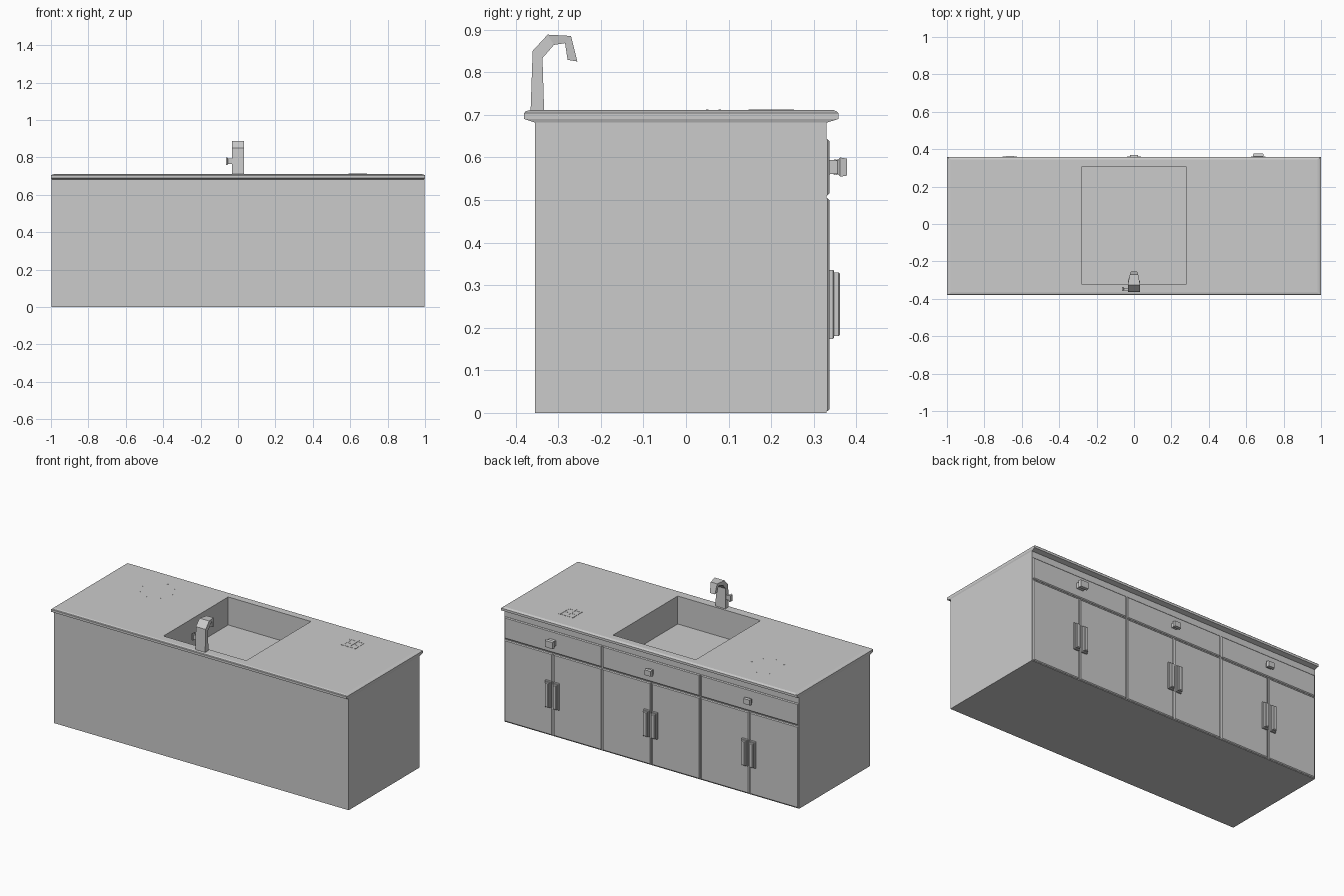
import bpy, bmesh, math

if "Cube" in bpy.data.objects:
    bpy.data.objects.remove(bpy.data.objects["Cube"])


def loft(name, loops):
    """Skin a closed solid through equal-sized loops of points."""
    bm = bmesh.new()
    rings = [[bm.verts.new(p) for p in loop] for loop in loops]
    n = len(rings[0])
    for a, b in zip(rings, rings[1:]):
        for i in range(n):
            j = (i + 1) % n
            bm.faces.new((a[i], a[j], b[j], b[i]))
    bm.faces.new(rings[0])
    bm.faces.new(rings[-1])
    bmesh.ops.recalc_face_normals(bm, faces=bm.faces)
    me = bpy.data.meshes.new(name)
    bm.to_mesh(me)
    bm.free()
    ob = bpy.data.objects.new(name, me)
    bpy.context.collection.objects.link(ob)
    return ob


def rect_z(x0, x1, y0, y1, z):
    return [(x0, y0, z), (x1, y0, z), (x1, y1, z), (x0, y1, z)]


def rect_y(x0, x1, z0, z1, y):
    return [(x0, y, z0), (x1, y, z0), (x1, y, z1), (x0, y, z1)]


def box(name, x0, x1, y0, y1, z0, z1):
    return loft(name, [rect_z(x0, x1, y0, y1, z0), rect_z(x0, x1, y0, y1, z1)])


def panel(name, x0, x1, z0, z1, y0, y1, c):
    """Slab on the +y face with a chamfered outer edge."""
    m = y1 - min(c, (y1 - y0) * 0.6)
    return loft(name, [rect_y(x0, x1, z0, z1, y0), rect_y(x0, x1, z0, z1, m),
                       rect_y(x0 + c, x1 - c, z0 + c, z1 - c, y1)])


# cabinet carcass and worktop with flared, chamfered edge
body = box("cabinet_body", -0.997, 0.997, -0.354, 0.33, 0, 0.684)
top = loft("worktop", [
    rect_z(-0.997, 0.997, -0.356, 0.332, 0.682),
    rect_z(-1, 1, -0.38, 0.358, 0.690),
    rect_z(-1, 1, -0.38, 0.358, 0.704),
    rect_z(-0.993, 0.993, -0.377, 0.354, 0.708),
    rect_z(-0.98, 0.98, -0.366, 0.346, 0.711)])

# sink basin cut through worktop into the carcass
cutter = box("sink_cutter", -0.28, 0.28, -0.32, 0.305, 0.54, 0.8)
cutter.hide_render = True
cutter.hide_viewport = False
cutter.display_type = 'WIRE'
for ob in (body, top):
    mod = ob.modifiers.new("sink_hole", 'BOOLEAN')
    mod.operation = 'DIFFERENCE'
    mod.solver = 'EXACT'
    mod.object = cutter

# three units: drawer, knob, two doors, two handles
units = [("right", 0.6647, 0.378, 0.029, 0.0225),
         ("middle", 0.0, 0.370, 0.023, 0.018),
         ("left", -0.6647, 0.364, 0.023, 0.018)]
for label, cx, ky, kw, kh in units:
    panel(label + "_drawer", cx - 0.329, cx + 0.329, 0.511, 0.643, 0.329, 0.337, 0.005)
    kz = 0.577
    loft(label + "_drawer_knob", [
        rect_y(cx - kw * s, cx + kw * s, kz - kh * s, kz + kh * s, y)
        for s, y in ((0.75, 0.335), (0.7, ky - 0.022), (1, ky - 0.016), (0.88, ky))])
    for side in (-1, 1):
        tag = label + ("_outer" if side > 0 else "_inner")
        a, b = sorted((cx + side * 0.004, cx + side * 0.329))
        panel(tag + "_door", a, b, 0.004, 0.504, 0.329, 0.337, 0.005)
        a, b = sorted((cx + side * 0.008, cx + side * 0.046))
        panel(tag + "_handle_plate", a, b, 0.174, 0.336, 0.335, 0.347, 0.002)
        panel(tag + "_handle_grip", a + 0.006, b - 0.006, 0.18, 0.33, 0.345, 0.362, 0.004)

# faucet: tapered tube along a hooked path (outer point, inner point, half width)
path = [((-0.365, 0.705), (-0.333, 0.705), 0.033),
        ((-0.360, 0.850), (-0.337, 0.833), 0.033),
        ((-0.325, 0.888), (-0.310, 0.864), 0.033),
        ((-0.270, 0.885), (-0.284, 0.868), 0.022),
        ((-0.255, 0.825), (-0.278, 0.829), 0.017)]
loft("faucet", [[(-w, *o), (w, *o), (w, *i), (-w, *i)] for o, i, w in path])

# faucet lever: stem with wider end cap
def rect_x(x, hy, hz):
    cy, cz = -0.348, 0.779
    return [(x, cy - hy, cz - hz), (x, cy + hy, cz - hz),
            (x, cy + hy, cz + hz), (x, cy - hy, cz + hz)]


loft("faucet_lever", [rect_x(-0.030, 0.007, 0.014), rect_x(-0.054, 0.007, 0.014),
                      rect_x(-0.056, 0.011, 0.022), rect_x(-0.065, 0.010, 0.018)])

# small flush grille and studs on the worktop
for i in range(3):
    u = (i - 1) * 0.042
    box("grille_bar", 0.64 + u - 0.006, 0.64 + u + 0.006, 0.15, 0.25, 0.709, 0.7125)
    box("grille_cross_bar", 0.59, 0.69, 0.2 + u - 0.006, 0.2 + u + 0.006, 0.709, 0.7122)
for i in range(8):
    t = i * math.tau / 8
    x, y = -0.65 + 0.1 * math.cos(t), 0.15 + 0.1 * math.sin(t)
    box("worktop_stud", x - 0.003, x + 0.003, y - 0.003, y + 0.003, 0.709, 0.712)
